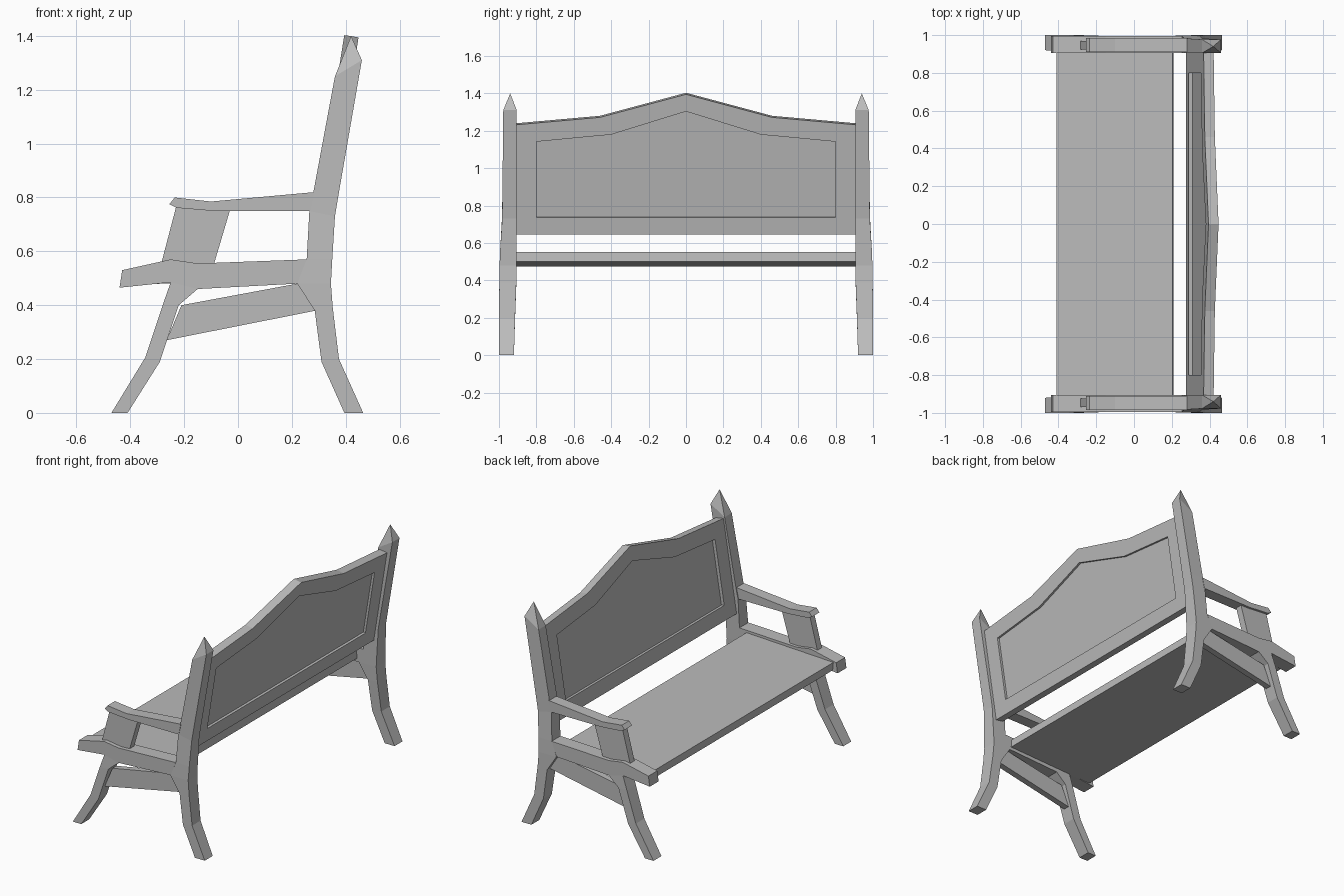
import bpy, bmesh

cube = bpy.data.objects.get("Cube")
if cube:
    bpy.data.objects.remove(cube, do_unlink=True)

grey = bpy.data.materials.new("plain grey")
grey.use_nodes = True
colour = (0.5, 0.5, 0.5, 1)
grey.diffuse_color = colour
grey.node_tree.nodes["Principled BSDF"].inputs["Base Color"].default_value = colour


def loft(name, rings, mirror=True):
    """Skin a chain of closed rings, cap both ends, optionally mirror in y."""
    bm = bmesh.new()
    loops = [[bm.verts.new(p) for p in ring] for ring in rings]
    n = len(loops[0])
    for a, b in zip(loops, loops[1:]):
        for i in range(n):
            j = (i + 1) % n
            bm.faces.new((a[i], a[j], b[j], b[i]))
    bm.faces.new(loops[0][::-1])
    bm.faces.new(loops[-1])
    bmesh.ops.remove_doubles(bm, verts=bm.verts, dist=0.0005)
    bmesh.ops.recalc_face_normals(bm, faces=bm.faces)
    mesh = bpy.data.meshes.new(name)
    bm.to_mesh(mesh)
    bm.free()
    mesh.materials.append(grey)
    obj = bpy.data.objects.new(name, mesh)
    bpy.context.collection.objects.link(obj)
    if mirror:
        mod = obj.modifiers.new("Mirror", "MIRROR")
        mod.use_axis = (False, True, False)
    return obj


def bar(name, sections, inner=0.905, outer=0.995, mirror=True):
    """Bar from side-profile sections: x, z of both edges, then optional y limits."""
    rings = []
    for s in sections:
        x1, z1, x2, z2 = s[:4]
        a, b = s[4:] or (inner, outer)
        rings.append([(x1, a, z1), (x2, a, z2), (x2, b, z2), (x1, b, z1)])
    return loft(name, rings, mirror)


# Rear posts, from splayed foot to pointed tip
bar("rear_posts", [
    (0.395, 0, 0.465, 0, 0.92, 1.0),
    (0.31, 0.19, 0.375, 0.2, 0.914, 1.0),
    (0.285, 0.38, 0.352, 0.39, 0.907, 0.998),
    (0.22, 0.48, 0.345, 0.48, 0.905, 0.997),
    (0.255, 0.57, 0.35, 0.57, 0.905, 0.993),
    (0.265, 0.75, 0.36, 0.73, 0.905, 0.983),
    (0.28, 0.82, 0.375, 0.82, 0.905, 0.982),
    (0.36, 1.25, 0.46, 1.31, 0.905, 0.977),
    (0.42, 1.40, 0.42, 1.40, 0.94, 0.94)])

# Front legs
bar("front_legs", [
    (-0.47, 0, -0.41, 0, 0.92, 1.0),
    (-0.345, 0.205, -0.29, 0.19, 0.914, 1.0),
    (-0.28, 0.4, -0.22, 0.40, 0.907, 0.998),
    (-0.25, 0.485, -0.15, 0.46)])

# Side rails carrying the seat
bar("seat_rails", [
    (-0.44, 0.465, -0.43, 0.53),
    (-0.25, 0.485, -0.25, 0.57),
    (-0.15, 0.46, -0.15, 0.555),
    (0.22, 0.48, 0.255, 0.57)])

# Armrests, their supports and the lower stretchers
bar("armrests", [
    (-0.225, 0.76, -0.255, 0.775),
    (-0.21, 0.76, -0.235, 0.80),
    (-0.09, 0.75, -0.10, 0.785),
    (0.27, 0.75, 0.285, 0.82)], 0.91, 0.985)
bar("arm_supports", [
    (-0.285, 0.555, -0.09, 0.55),
    (-0.23, 0.765, -0.03, 0.752)], 0.925, 0.97)
bar("stretchers", [
    (-0.265, 0.27, -0.21, 0.40),
    (0.29, 0.38, 0.22, 0.48)], 0.93, 0.97)

# Seat board, sloping down a little toward its front edge
bar("seat", [
    (-0.405, 0.475, -0.41, 0.527),
    (0.21, 0.50, 0.205, 0.553)], -0.91, 0.91, mirror=False)


# Tilted backrest with a sunken panel on both sides
def symmetric(half):
    return half + [(-y, z) for y, z in reversed(half) if y]


def ring(outline, depth):
    lean = 0.16
    return [(0.275 + lean * (z - 0.655) + depth, y, z - lean * depth) for y, z in outline]


frame = symmetric([(0.91, 0.655), (0.91, 1.24), (0.46, 1.28), (0, 1.403)])
panel = symmetric([(0.8, 0.745), (0.8, 1.15), (0.4, 1.188), (0, 1.312)])
loft("backrest", [ring(panel, 0.02), ring(panel, 0), ring(frame, 0),
                  ring(frame, 0.053), ring(panel, 0.053), ring(panel, 0.038)], mirror=False)
